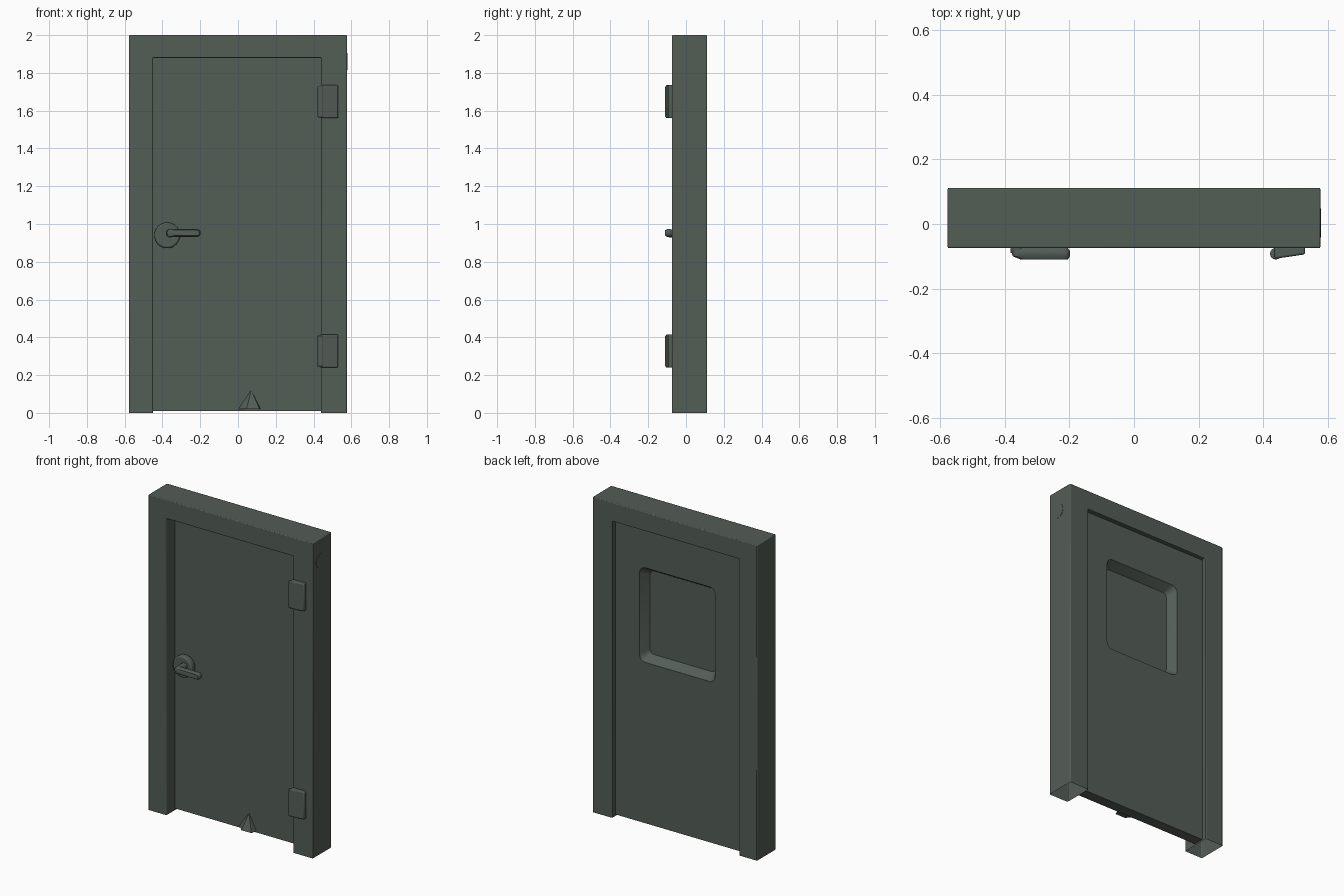
import bpy, bmesh, math
from mathutils import Vector

if "Cube" in bpy.data.objects:
    bpy.data.objects.remove(bpy.data.objects["Cube"])

paint = bpy.data.materials.new("dark grey green")
paint.diffuse_color = (0.088, 0.109, 0.094, 1)
paint.use_nodes = True
paint.node_tree.nodes["Principled BSDF"].inputs["Base Color"].default_value = paint.diffuse_color


def finish(name, bm, bevel=0.0, segs=2):
    bmesh.ops.recalc_face_normals(bm, faces=bm.faces)
    me = bpy.data.meshes.new(name)
    bm.to_mesh(me)
    bm.free()
    ob = bpy.data.objects.new(name, me)
    bpy.context.collection.objects.link(ob)
    me.materials.append(paint)
    if bevel:
        m = ob.modifiers.new("bevel", 'BEVEL')
        m.width, m.segments, m.limit_method = bevel, segs, 'ANGLE'
    bpy.ops.object.select_all(action='DESELECT')
    ob.select_set(True)
    bpy.context.view_layer.objects.active = ob
    bpy.ops.object.shade_smooth_by_angle(angle=math.radians(35))
    return ob


def rounded_rect(x0, x1, z0, z1, r, y, n=4):
    """Ring of points in the xz plane with rounded corners."""
    pts = []
    corners = [(x1 - r, z1 - r), (x0 + r, z1 - r), (x0 + r, z0 + r), (x1 - r, z0 + r)]
    for k, (cx, cz) in enumerate(corners):
        for i in range(n + 1):
            a = math.pi / 2 * (k + i / n)
            pts.append((cx + r * math.cos(a), y, cz + r * math.sin(a)))
    return pts


def loft(name, rings):
    """Skin a series of equal rings and cap both ends."""
    bm = bmesh.new()
    vs = [[bm.verts.new(p) for p in r] for r in rings]
    for a, b in zip(vs, vs[1:]):
        for i in range(len(a)):
            j = (i + 1) % len(a)
            bm.faces.new((a[i], a[j], b[j], b[i]))
    bm.faces.new(vs[0])
    bm.faces.new(vs[-1])
    return finish(name, bm)


def prism(name, pts, y0, y1, open_bottom=False, bevel=0.0):
    """Extrude an xz outline along y."""
    bm = bmesh.new()
    a = [bm.verts.new((x, y0, z)) for x, z in pts]
    b = [bm.verts.new((x, y1, z)) for x, z in pts]
    bm.faces.new(a)
    bm.faces.new(b)
    for i in range(len(a)):
        j = (i + 1) % len(a)
        if open_bottom and pts[i][1] == 0 and pts[j][1] == 0:
            continue
        bm.faces.new((a[i], a[j], b[j], b[i]))
    return finish(name, bm, bevel)


def cylinder(name, p0, p1, r, n=24, bevel=0.0):
    bm = bmesh.new()
    p0, p1 = Vector(p0), Vector(p1)
    d = p1 - p0
    bmesh.ops.create_cone(bm, cap_ends=True, segments=n, radius1=r, radius2=r, depth=d.length)
    bm.transform(d.to_track_quat('Z', 'Y').to_matrix().to_4x4())
    bmesh.ops.translate(bm, verts=bm.verts, vec=(p0 + p1) / 2)
    return finish(name, bm, bevel)


# Door frame: hollow inverted U, open under the posts
W, L, R, H = 0.577, -0.45, 0.44, 1.88
prism("door_frame", [(-W, 0), (-W, 2), (W, 2), (W, 0), (R, 0), (R, H), (L, H), (L, 0)],
      -0.075, 0.112, open_bottom=True, bevel=0.005)

# Door panel with a recessed window on the back only
loft("door_panel", [
    rounded_rect(L, R, 0.01, H, 0.001, 0.012),
    rounded_rect(L, R, 0.01, H, 0.001, 0.08),
    rounded_rect(-0.26, 0.27, 1.03, 1.63, 0.04, 0.08),
    rounded_rect(-0.225, 0.235, 1.065, 1.595, 0.03, 0.025),
])

# Hinges: tapering leaf and barrel
for i, (z0, z1) in enumerate([(0.24, 0.415), (1.56, 1.735)]):
    bm = bmesh.new()
    outline = [(0.435, -0.07), (0.435, -0.108), (0.53, -0.094), (0.53, -0.07)]
    lo = [bm.verts.new((x, y, z0)) for x, y in outline]
    hi = [bm.verts.new((x, y, z1)) for x, y in outline]
    bm.faces.new(lo)
    bm.faces.new(hi)
    for k in range(4):
        j = (k + 1) % 4
        bm.faces.new((lo[k], lo[j], hi[j], hi[k]))
    finish(f"hinge_leaf_{i}", bm, 0.006)
    cylinder(f"hinge_barrel_{i}", (0.439, -0.092, z0 + 0.005), (0.439, -0.092, z1 - 0.005),
             0.018, 16, 0.004)

# Handle: rose, spindle and lever
cylinder("handle_rose", (-0.375, 0.015, 0.94), (-0.375, -0.025, 0.94), 0.068, 32, 0.008)
cylinder("handle_spindle", (-0.36, -0.02, 0.95), (-0.36, -0.09, 0.95), 0.022, 16)
loft("handle_lever", [
    rounded_rect(-0.37, -0.205, 0.937, 0.968, 0.012, -0.074),
    rounded_rect(-0.38, -0.198, 0.932, 0.973, 0.017, -0.084),
    rounded_rect(-0.375, -0.198, 0.932, 0.973, 0.017, -0.1),
    rounded_rect(-0.35, -0.205, 0.938, 0.967, 0.012, -0.11),
])

# Small wedge at the foot of the door
bm = bmesh.new()
base = [bm.verts.new(p) for p in [(0.0, 0.014, 0.02), (0.12, 0.014, 0.02),
                                  (0.115, -0.03, 0.02), (0.045, -0.03, 0.02)]]
tip = bm.verts.new((0.07, 0.01, 0.12))
bm.faces.new(base)
for k in range(4):
    bm.faces.new((base[k], base[(k + 1) % 4], tip))
finish("foot_wedge", bm)

# Flush round cap on the right side of the frame
cylinder("side_cap", (0.57, 0.003, 1.86), (0.579, 0.003, 1.86), 0.045, 24)
